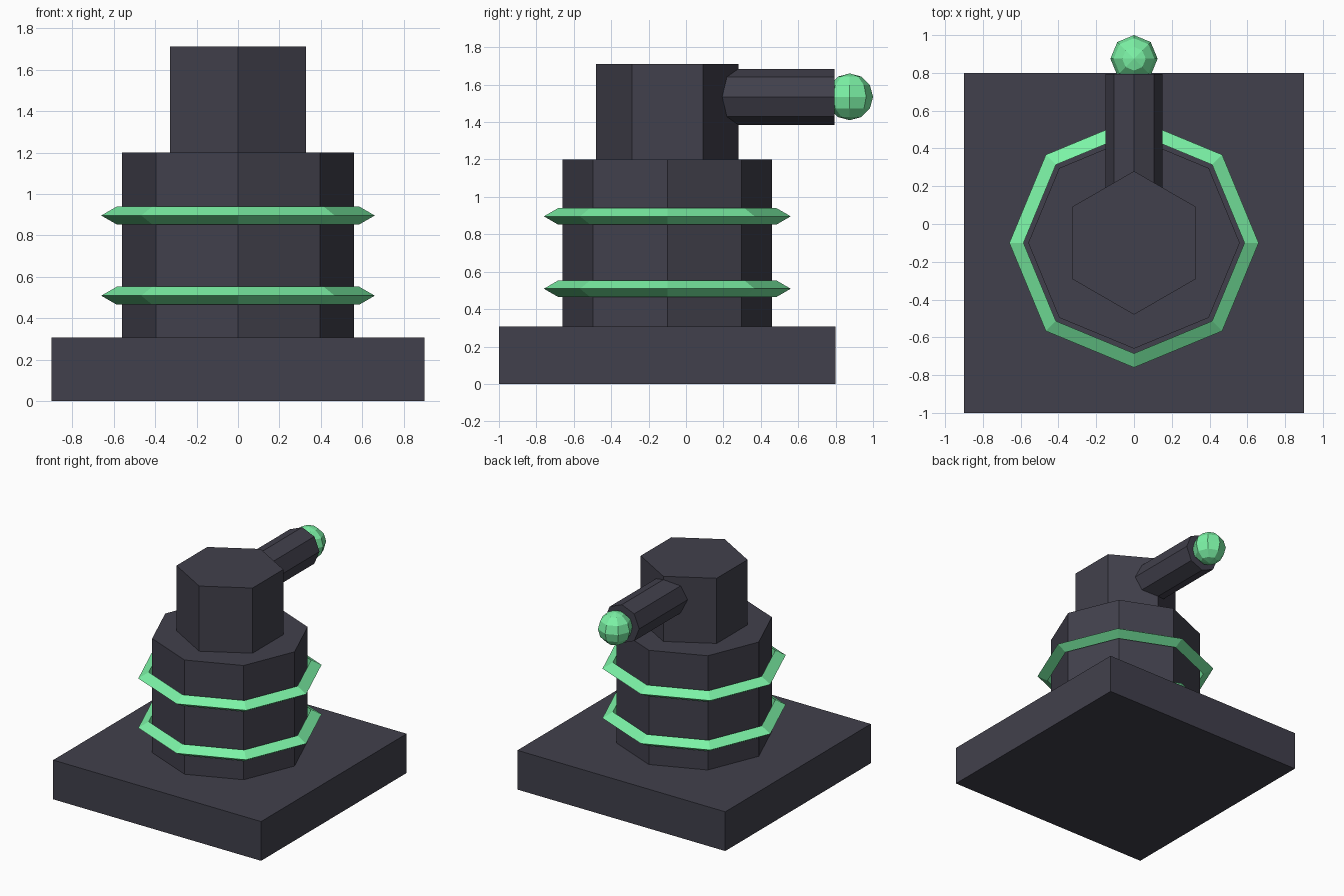
import bpy
from math import radians

if "Cube" in bpy.data.objects:
    bpy.data.objects.remove(bpy.data.objects["Cube"])


def make_material(name, colour):
    mat = bpy.data.materials.new(name)
    mat.diffuse_color = colour
    mat.use_nodes = True
    mat.node_tree.nodes["Principled BSDF"].inputs["Base Color"].default_value = mat.diffuse_color
    return mat


dark = make_material("dark_metal", (0.053, 0.051, 0.072, 1))
green = make_material("green_glow", (0.2, 0.89, 0.38, 1))
AXIS_Y = -0.1  # turret axis, set forward so the barrel balances the footprint


def finish(name, mat):
    ob = bpy.context.object
    ob.name = name
    ob.data.materials.append(mat)
    return ob


def prism(name, sides, radius, start, length, rotation=(0, 0, 0), horizontal=False):
    """Low-poly cylinder running up z, or along y when horizontal."""
    x, y, z = start
    centre = (x, y + length / 2, z) if horizontal else (x, y, z + length / 2)
    bpy.ops.mesh.primitive_cylinder_add(vertices=sides, radius=radius, depth=length,
                                        location=centre, rotation=rotation)
    return finish(name, dark)


# Square base slab
bpy.ops.mesh.primitive_cube_add(size=1, location=(0, AXIS_Y, 0.1535))
bpy.context.object.scale = (1.8, 1.8, 0.307)
finish("base", dark)

# Octagonal column and hexagonal head
prism("column", 8, 0.56, (0, AXIS_Y, 0.307), 0.894)
prism("head", 6, 0.38, (0, AXIS_Y, 1.201), 0.51)

# Glowing rings with triangular section around the column
for label, z in (("lower", 0.509), ("upper", 0.896)):
    bpy.ops.mesh.primitive_torus_add(major_segments=8, minor_segments=3,
                                     major_radius=0.61, minor_radius=0.05,
                                     location=(0, AXIS_Y, z))
    finish(label + "_ring", green)

# Barrel pointing backwards, with a glowing ball in the muzzle
prism("barrel", 8, 0.15, (0, 0, 1.535), 0.793, (radians(90), 0, 0), True)
bpy.ops.mesh.primitive_uv_sphere_add(segments=8, ring_count=6, radius=0.125,
                                     location=(0, 0.875, 1.535))
finish("muzzle_ball", green)
